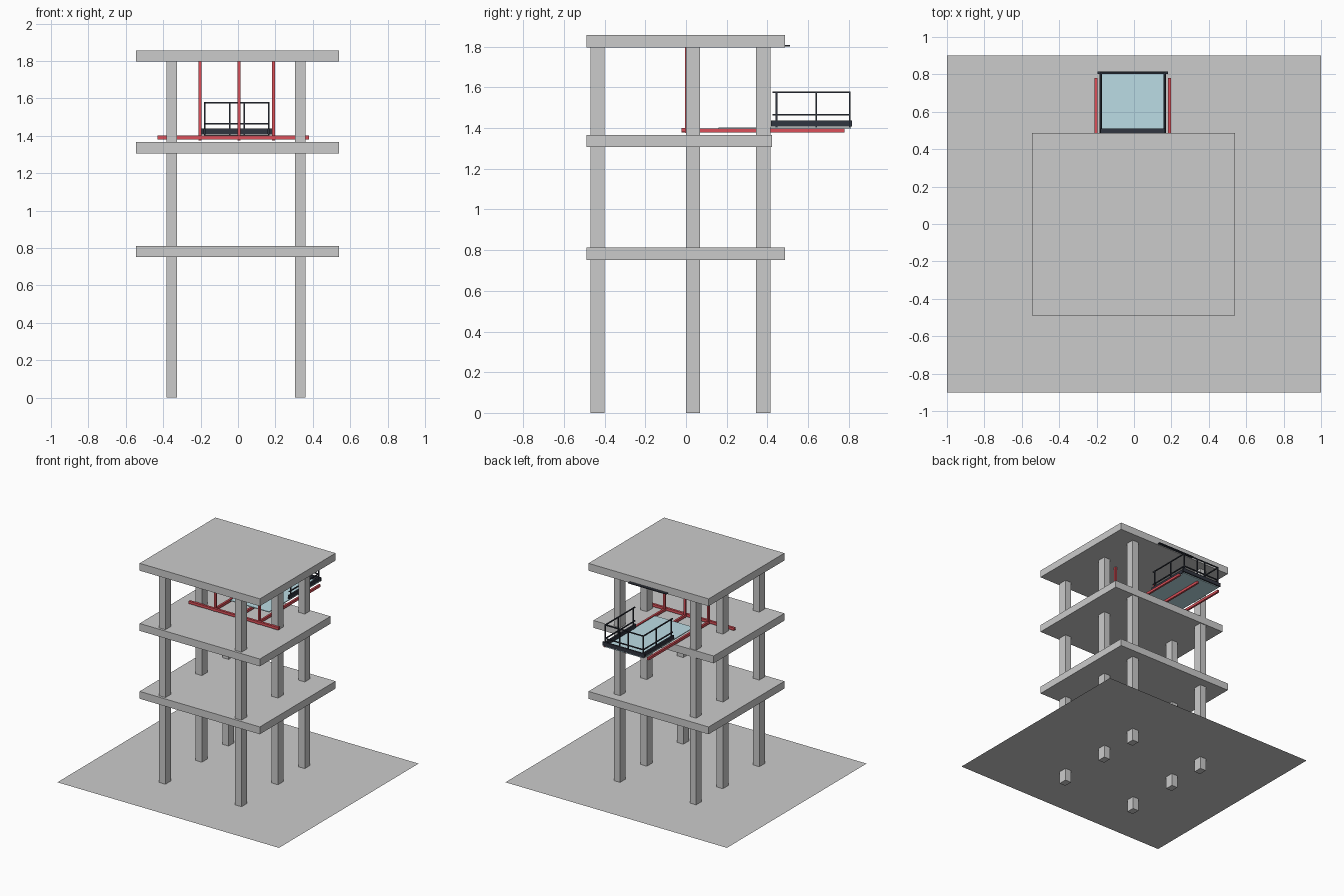
import bpy

if "Cube" in bpy.data.objects:
    bpy.data.objects.remove(bpy.data.objects["Cube"])


def material(name, color):
    m = bpy.data.materials.new(name)
    m.diffuse_color = (*color, 1)
    m.use_nodes = True
    m.node_tree.nodes["Principled BSDF"].inputs["Base Color"].default_value = m.diffuse_color
    return m


RED = material("red_steel", (0.72, 0.08, 0.10))
DARK = material("dark_metal", (0.03, 0.035, 0.05))
GLASS = material("pale_glass", (0.50, 0.72, 0.78))


def box(name, x, y, z, mat=None):
    """Box from (min, max) pairs along each axis."""
    bpy.ops.mesh.primitive_cube_add(
        size=1, location=[(a + b) / 2 for a, b in (x, y, z)])
    ob = bpy.context.object
    ob.name = name
    ob.scale = [b - a for a, b in (x, y, z)]
    bpy.ops.object.transform_apply(location=False, rotation=False, scale=True)
    if mat:
        ob.data.materials.append(mat)
    return ob


# Ground sheet, pierced by the column feet
bpy.ops.mesh.primitive_plane_add(size=1, location=(0, 0, 0.105))
ground = bpy.context.object
ground.name = "ground_sheet"
ground.scale = (2, 1.8, 1)

# Floor slabs and roof
box("lower_slab", (-0.545, 0.54), (-0.49, 0.487), (0.752, 0.812))
box("upper_slab", (-0.545, 0.54), (-0.49, 0.422), (1.306, 1.366))
box("roof_slab", (-0.545, 0.54), (-0.49, 0.487), (1.797, 1.857))

# Columns
for x in ((-0.382, -0.326), (0.304, 0.361)):
    for y in ((-0.47, -0.4), (0.0, 0.07), (0.345, 0.415)):
        box("column", x, y, (0, 1.80))

# Red support frame: cross beam, uprights and cantilever beams
box("cross_beam", (-0.43, 0.38), (-0.022, -0.003), (1.38, 1.401), RED)
for x in (-0.204, 0.006, 0.191):
    box("upright", (x - 0.008, x + 0.008), (-0.004, 0.012), (1.376, 1.80), RED)
    box("cantilever_beam", (x - 0.008, x + 0.008), (-0.022, 0.78), (1.378, 1.398), RED)

# Balcony deck
box("deck", (-0.183, 0.168), (0.16, 0.81), (1.398, 1.404), GLASS)

# Balcony edge frame
XL, XR, YF, YB = -0.178, 0.164, 0.425, 0.805
for x in (XL, XR):
    box("side_edge", (x - 0.007, x + 0.007), (0.418, 0.815), (1.408, 1.438), DARK)
box("back_edge", (-0.195, 0.183), (0.803, 0.816), (1.408, 1.438), DARK)

# Railing: posts plus mid and top rails on three sides
R = 0.004
posts = [(x, y) for x in (XL, XR) for y in (0.445, 0.64, YB)]
posts += [(-0.044, YB), (0.034, YB)]
for x, y in posts:
    box("rail_post", (x - R, x + R), (y - R, y + R), (1.404, 1.579), DARK)
for z in (1.465, 1.576):
    for x in (XL, XR):
        box("side_rail", (x - R, x + R), (YF, YB + R), (z - R, z + R), DARK)
    box("back_rail", (XL, XR), (YB - R, YB + R), (z - R, z + R), DARK)

# Slim bar under the roof edge above the balcony
box("roof_edge_bar", (-0.18, 0.165), (0.485, 0.51), (1.802, 1.809), DARK)
